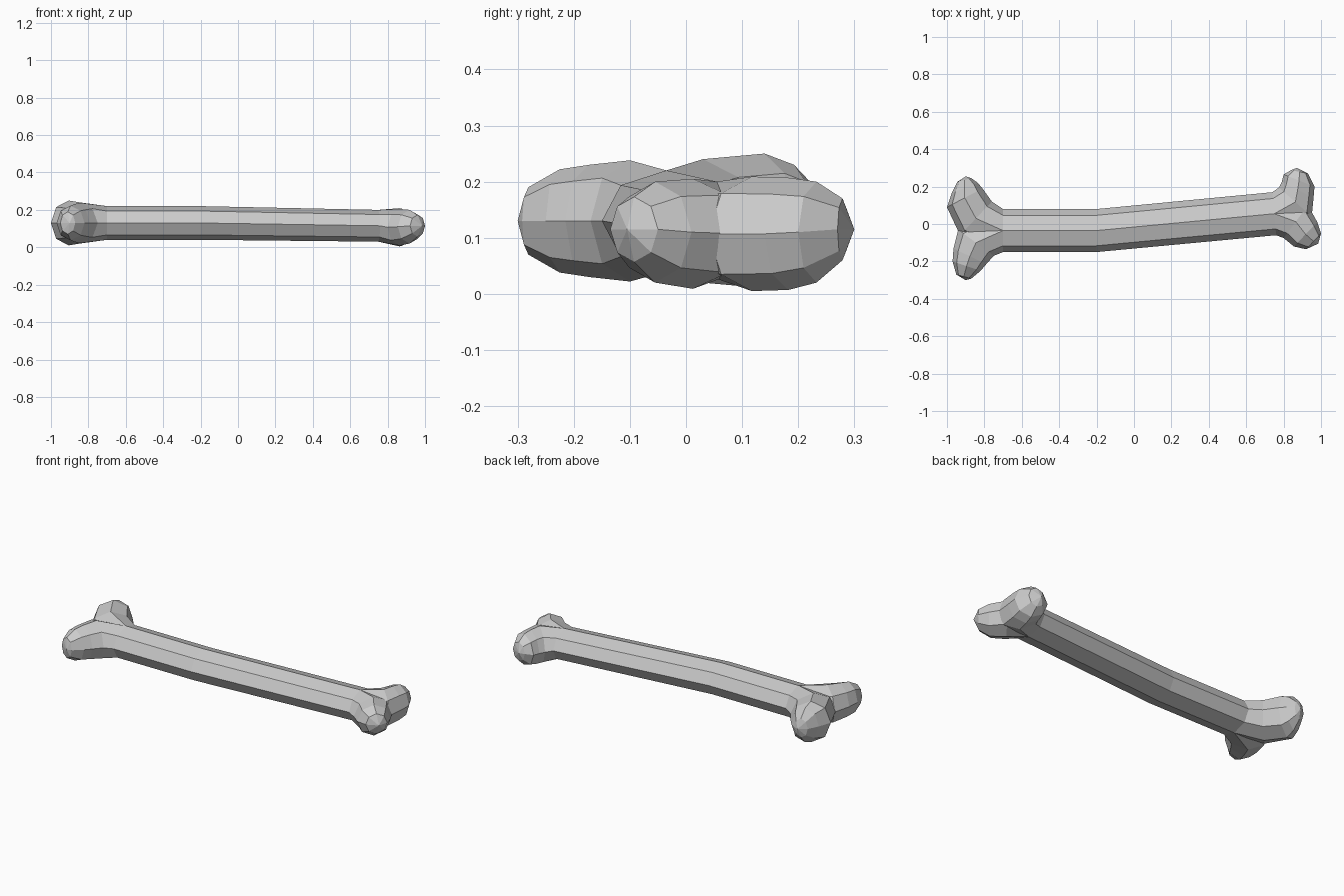
import bpy
import bmesh
from math import cos, sin, pi
from mathutils import Vector

SIDES = 8

if "Cube" in bpy.data.objects:
    bpy.data.objects.remove(bpy.data.objects["Cube"])

bone = bpy.data.materials.new("bone grey")
bone.use_nodes = True
bone.diffuse_color = (0.6, 0.6, 0.6, 1)
bone.node_tree.nodes["Principled BSDF"].inputs["Base Color"].default_value = (0.6, 0.6, 0.6, 1)


def ring(bm, inner, outer, z, half):
    """Upright octagon spanning two plan points."""
    a, b = Vector((*inner, z)), Vector((*outer, z))
    mid, reach = (a + b) / 2, (b - a) / 2
    angles = [2 * pi * i / SIDES for i in range(SIDES)]
    return [bm.verts.new(mid + reach * cos(t) + Vector((0, 0, half * sin(t)))) for t in angles]


def loft(name, sections, tip=None):
    """Skin octagons together, closing on a tip point if given."""
    bm = bmesh.new()
    rings = [ring(bm, *s) for s in sections]
    for r, s in zip(rings, rings[1:]):
        for i in range(SIDES):
            j = (i + 1) % SIDES
            bm.faces.new((r[i], r[j], s[j], s[i]))
    if tip:
        point = bm.verts.new((*tip, sections[-1][2]))
        last = rings[-1]
        for i in range(SIDES):
            bm.faces.new((last[i], last[(i + 1) % SIDES], point))
    bmesh.ops.recalc_face_normals(bm, faces=bm.faces)
    # Open lofts may come out inverted, so test against the axis
    face = bm.faces[0] if len(bm.faces) else None
    centre = sum((v.co for r in rings[:2] for v in r), Vector()) / (2 * SIDES)
    if face and face.normal.dot(face.calc_center_median() - centre) < 0:
        bmesh.ops.reverse_faces(bm, faces=bm.faces)
    mesh = bpy.data.meshes.new(name)
    bm.to_mesh(mesh)
    bm.free()
    mesh.materials.append(bone)
    obj = bpy.data.objects.new(name, mesh)
    bpy.context.collection.objects.link(obj)


# Shaft, bent slightly past its first third
right_end = ((-0.7, -0.15), (-0.7, 0.08), 0.13, 0.09)
bend = ((-0.2, -0.15), (-0.2, 0.08), 0.13, 0.09)
left_end = ((0.76, -0.06), (0.74, 0.17), 0.115, 0.085)
loft("shaft", [right_end, bend, left_end])


def flip(section):
    inner, outer, z, half = section
    return (outer, inner, z, half)


# Knuckles: each grows from a shaft end and swells into a rounded knob
loft("right_back_knuckle", [
    right_end,
    ((-0.93, -0.06), (-0.76, 0.12), 0.13, 0.11),
    ((-1.0, 0.09), (-0.81, 0.19), 0.13, 0.12),
    ((-0.975, 0.165), (-0.835, 0.22), 0.13, 0.1),
    ((-0.945, 0.225), (-0.87, 0.245), 0.13, 0.055),
], (-0.9, 0.255))

loft("right_front_knuckle", [
    flip(right_end),
    ((-0.94, -0.03), (-0.75, -0.17), 0.13, 0.108),
    ((-0.965, -0.13), (-0.79, -0.215), 0.13, 0.1),
    ((-0.97, -0.2), (-0.82, -0.25), 0.13, 0.092),
    ((-0.95, -0.27), (-0.87, -0.292), 0.13, 0.06),
], (-0.9, -0.3))

loft("left_back_knuckle", [
    left_end,
    ((0.95, 0.04), (0.775, 0.195), 0.107, 0.102),
    ((0.96, 0.14), (0.79, 0.225), 0.107, 0.1),
    ((0.965, 0.2), (0.8, 0.265), 0.11, 0.09),
    ((0.93, 0.27), (0.84, 0.288), 0.115, 0.055),
], (0.87, 0.3))

loft("left_front_knuckle", [
    flip(left_end),
    ((0.93, 0.1), (0.8, -0.075), 0.107, 0.098),
    ((0.98, 0.01), (0.855, -0.12), 0.11, 0.09),
    ((1.0, -0.05), (0.92, -0.135), 0.115, 0.058),
], (0.985, -0.105))
